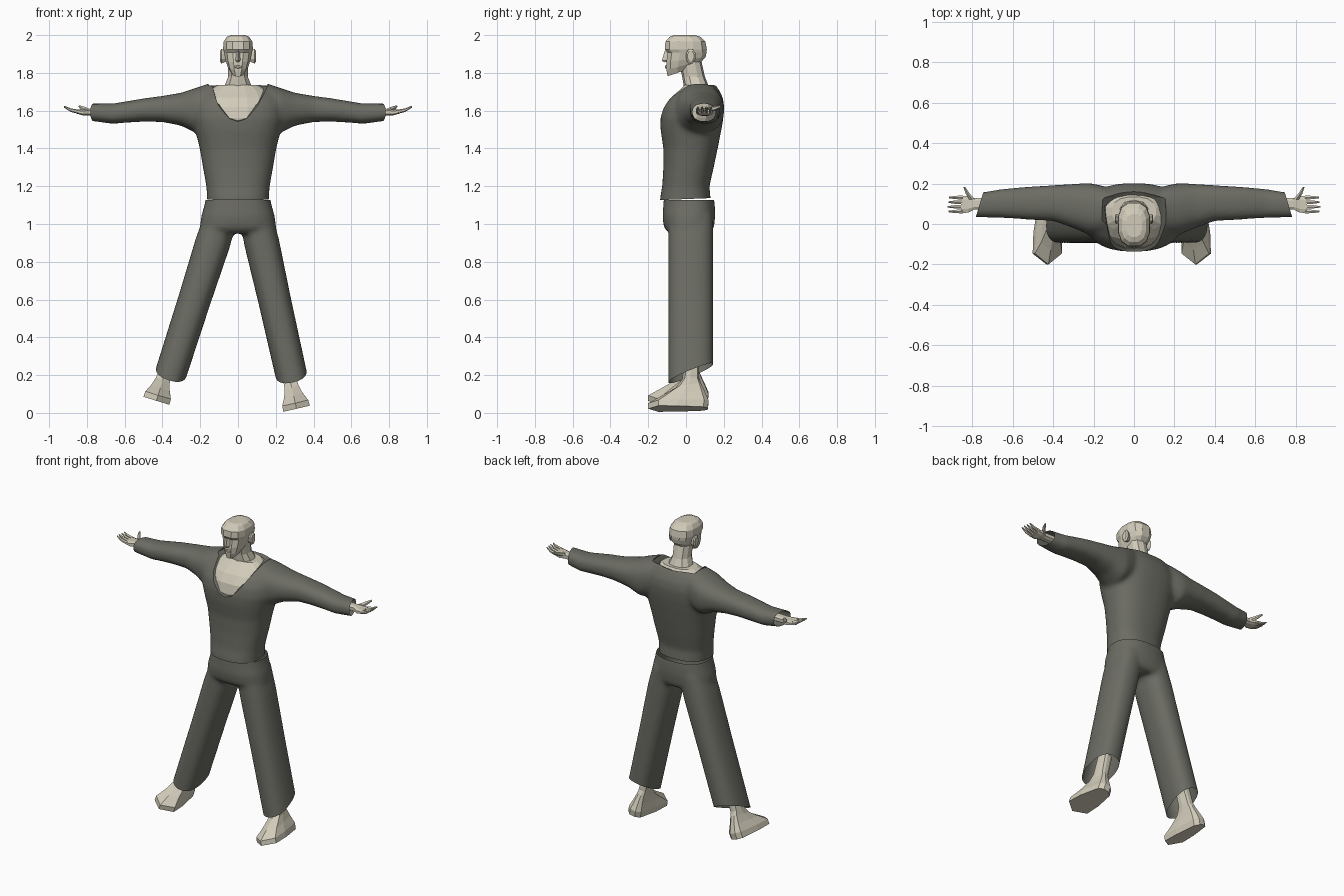
import bpy, bmesh, math
from mathutils import Vector

if "Cube" in bpy.data.objects:
    bpy.data.objects.remove(bpy.data.objects["Cube"])

X, Y, Z = Vector((1, 0, 0)), Vector((0, 1, 0)), Vector((0, 0, 1))


def material(name, rgb):
    m = bpy.data.materials.new(name)
    m.use_nodes = True
    m.diffuse_color = (*rgb, 1)
    m.node_tree.nodes["Principled BSDF"].inputs["Base Color"].default_value = (*rgb, 1)
    return m


cloth = material("dark grey cloth", (0.15, 0.15, 0.128))
skin = material("pale beige skin", (0.64, 0.6, 0.49))


def ring(c, u, v, hu, hv, n=32, power=2.4, tilt=0.0):
    """Superellipse outline around c; tilt lifts it along z with the v offset."""
    pts = []
    for i in range(n):
        a = math.tau * (i + 0.5) / n
        s, t = math.cos(a), math.sin(a)
        s = math.copysign(abs(s) ** (2 / power), s) * hu
        t = math.copysign(abs(t) ** (2 / power), t) * hv
        pts.append(Vector(c) + u * s + v * t + Z * (tilt * t))
    return pts


def level(z, y0, y1, hw, n=32, power=2.4, tilt=0.0):
    return ring((0, (y0 + y1) / 2, z), X, Y, hw, (y1 - y0) / 2, n, power, tilt)


def skin_loft(bm, rings):
    rows = [[bm.verts.new(p) for p in r] for r in rings]
    n = len(rows[0])
    for a, b in zip(rows, rows[1:]):
        for i in range(n):
            j = (i + 1) % n
            bm.faces.new((a[i], a[j], b[j], b[i]))
    bm.faces.new(rows[0])
    bm.faces.new(rows[-1])


def build(name, lofts, mat):
    bm = bmesh.new()
    for rings in lofts:
        skin_loft(bm, rings)
    bmesh.ops.recalc_face_normals(bm, faces=bm.faces)
    me = bpy.data.meshes.new(name)
    bm.to_mesh(me)
    bm.free()
    me.materials.append(mat)
    ob = bpy.data.objects.new(name, me)
    bpy.context.collection.objects.link(ob)
    return ob


def bake(ob):
    dg = bpy.context.evaluated_depsgraph_get()
    me = bpy.data.meshes.new_from_object(ob.evaluated_get(dg))
    ob.modifiers.clear()
    ob.data = me


def tailor(ob, cuts, cutter=None):
    """Fuse the lofts into one garment, then trim its openings."""
    rm = ob.modifiers.new("fuse", "REMESH")
    rm.mode, rm.voxel_size = "VOXEL", 0.012
    sm = ob.modifiers.new("soften", "SMOOTH")
    sm.factor, sm.iterations = 0.5, 10
    if cutter:
        bo = ob.modifiers.new("neckline", "BOOLEAN")
        bo.operation, bo.object, bo.solver = "DIFFERENCE", cutter, "EXACT"
    bake(ob)
    bm = bmesh.new()
    bm.from_mesh(ob.data)
    for co, no in cuts:
        bmesh.ops.bisect_plane(bm, geom=bm.verts[:] + bm.edges[:] + bm.faces[:],
                               plane_co=co, plane_no=no, clear_outer=True)
    bm.to_mesh(ob.data)
    bm.free()
    ob.data.materials.clear()
    ob.data.materials.append(cloth)
    for p in ob.data.polygons:
        p.material_index = 0
    bpy.ops.object.select_all(action="DESELECT")
    ob.select_set(True)
    bpy.context.view_layer.objects.active = ob
    bpy.ops.object.shade_smooth_by_angle(angle=math.radians(40))


# Shirt: torso plus one tube through both sleeves
torso = [level(*r) for r in (
    (1.08, -.14, .135, .162), (1.14, -.137, .13, .164), (1.2, -.126, .124, .168),
    (1.3, -.12, .147, .186), (1.4, -.12, .168, .203), (1.5, -.135, .188, .228),
    (1.56, -.137, .198, .245), (1.62, -.125, .203, .245), (1.67, -.095, .195, .23),
    (1.71, -.05, .175, .2), (1.745, -.01, .15, .16))]
half = [(.05, .02, .15, 1.56, 1.745), (.16, -.05, .19, 1.5, 1.742), (.22, -.055, .203, 1.48, 1.722),
        (.3, -.02, .198, 1.52, 1.695), (.4, .015, .192, 1.54, 1.678), (.5, .02, .186, 1.542, 1.665),
        (.6, .027, .178, 1.536, 1.648), (.66, .03, .172, 1.53, 1.638), (.83, .035, .143, 1.552, 1.638)]
stations = [(-x, *r) for x, *r in reversed(half)] + half
sleeves = [ring((x, (a + b) / 2, (c + d) / 2), Y, Z, (b - a) / 2, (d - c) / 2)
           for x, a, b, c, d in stations]


# Scooped V neckline, shallower toward the nape
def neck_outline(y, pts):
    right = [(-x, z) for x, z in reversed(pts[1:])]
    return [Vector((x, y, z)) for x, z in [(-.17, 1.95)] + right + pts + [(.17, 1.95)]]


neck_cutter = build("neckline_cutter", [[
    neck_outline(-.25, [(0, 1.525), (.045, 1.54), (.1, 1.6), (.165, 1.72)]),
    neck_outline(-.12, [(0, 1.545), (.045, 1.56), (.1, 1.62), (.165, 1.735)]),
    neck_outline(.13, [(0, 1.715), (.05, 1.716), (.1, 1.722), (.155, 1.735)]),
    neck_outline(.16, [(0, 1.73), (.05, 1.735), (.1, 1.75), (.15, 1.77)])]], skin)
neck_cutter.hide_render = True
neck_cutter.hide_viewport = True

shirt = build("shirt", [torso, sleeves], cloth)
cuffs = [(Vector((s * .78, .04, 1.6)), Vector((s, .3, 0))) for s in (1, -1)]
tailor(shirt, cuffs + [(Vector((0, 0, 1.132)), Vector((0, .04, -1)))], neck_cutter)

# Trousers: hips plus two splayed legs with hems rising to the back
hips = [level(*r) for r in (
    (.95, -.09, .13, .17), (.98, -.117, .148, .203), (1.04, -.125, .155, .195),
    (1.1, -.12, .153, .178), (1.17, -.115, .143, .165))]
leg_lofts, hems = [], []
for hip, cuff in ((Vector((-.108, .025, .98)), Vector((-.352, .025, .22))),
                  (Vector((.108, .025, .98)), Vector((.28, .025, .21)))):
    axis = (cuff - hip).normalized()
    side = axis.cross(Y)
    leg_lofts.append([ring(hip.lerp(cuff, t), side, Y, hw, .119)
                      for t, hw in ((-.08, .085), (.1, .093), (.5, .087), (1.2, .083))])
    hems.append((cuff, axis + Y * .42))
trousers = build("trousers", [hips] + leg_lofts, cloth)
tailor(trousers, hems + [(Vector((0, 0, 1.128)), Z)])

# Chest and neck
build("chest", [[level(*r, 16) for r in (
    (1.48, -.11, .13, .17), (1.56, -.122, .16, .19), (1.62, -.111, .17, .195),
    (1.67, -.08, .165, .18), (1.705, -.04, .155, .16), (1.735, -.01, .135, .11))]], skin)
build("neck", [[level(*r, 10) for r in (
    (1.68, -.03, .135, .1), (1.73, -.012, .12, .075),
    (1.78, -.02, .1, .054), (1.87, -.04, .08, .056))]], skin)

# Head: faceted rings tilted along the jaw
build("head", [[level(z, a, b, w, 12, 2.6, t) for z, a, b, w, t in (
    (1.81, -.1, .065, .036, .35), (1.84, -.106, .088, .056, .25), (1.87, -.107, .106, .068, .12),
    (1.907, -.1, .112, .076, 0), (1.925, -.115, .113, .081, 0), (1.965, -.112, .106, .079, 0),
    (1.99, -.09, .08, .062, 0), (2.0, -.065, .05, .04, 0))]], skin)
build("nose", [[[Vector((-w, -.095, z)), Vector((0, y, z - .004)), Vector((w, -.095, z))]
                for z, y, w in ((1.86, -.112, .016), (1.868, -.128, .017), (1.92, -.113, .008))]], skin)
build("mouth", [[ring((0, y, 1.832), X, Z, w, h, 6, 2)
                 for y, w, h in ((-.09, .028, .014), (-.111, .018, .006))]], skin)
for side, s in (("left", 1), ("right", -1)):
    build(side + "_ear", [[ring((s * x, .025, 1.888), Y, Z, w, h, 8, 2)
                           for x, w, h in ((.062, .016, .03), (.088, .027, .042), (.095, .018, .03))]], skin)

# Hands: wrist and palm, four upturned fingers, thumb
for side, s in (("left", 1), ("right", -1)):
    palm = [ring((s * x, y, z), Y, Z, w, h, 8, 3) for x, y, z, w, h in (
        (.7, .1, 1.592, .03, .022), (.79, .1, 1.592, .03, .019),
        (.82, .098, 1.59, .044, .016), (.855, .096, 1.595, .044, .011))]
    lofts = [palm]
    for k in range(4):
        y = .062 + .023 * k
        lofts.append([ring((s * x, y, z), Y, Z, w, w, 6, 2) for x, z, w in (
            (.845, 1.594, .011), (.885, 1.603, .0095), (.921 - .003 * abs(k - 1), 1.62, .004))])
    lofts.append([ring((s * x, y, z), X, Z, w, w, 6, 2) for x, y, z, w in (
        (.8, .12, 1.6, .016), (.822, .15, 1.612, .012), (.838, .182, 1.622, .006))])
    build(side + "_hand", lofts, skin)

# Feet: pointed sole lofted up to the ankle, square to each leg
contour = [(0, -1), (.95, -.66), (.9, 0), (.6, .85), (.25, 1)]
contour += [(-a, b) for a, b in reversed(contour[1:])]
for name, sole, up in (("right_foot", Vector((-.432, 0, .064)), Vector((.29, 0, .95))),
                       ("left_foot", Vector((.31, 0, .022)), Vector((-.224, 0, .974)))):
    up.normalize()
    across = Y.cross(up)
    build(name, [[[sole + across * (a * hw) + Y * ((y0 + y1) / 2 + b * (y1 - y0) / 2)
                   + up * (h + rise * b) for a, b in contour]
                  for h, y0, y1, hw, rise in (
                      (0, -.2, .115, .076, 0), (.035, -.2, .12, .074, .005),
                      (.08, -.13, .1, .053, .01), (.125, -.055, .08, .04, .01),
                      (.16, -.02, .068, .038, 0), (.3, -.005, .062, .042, 0))]], skin)
